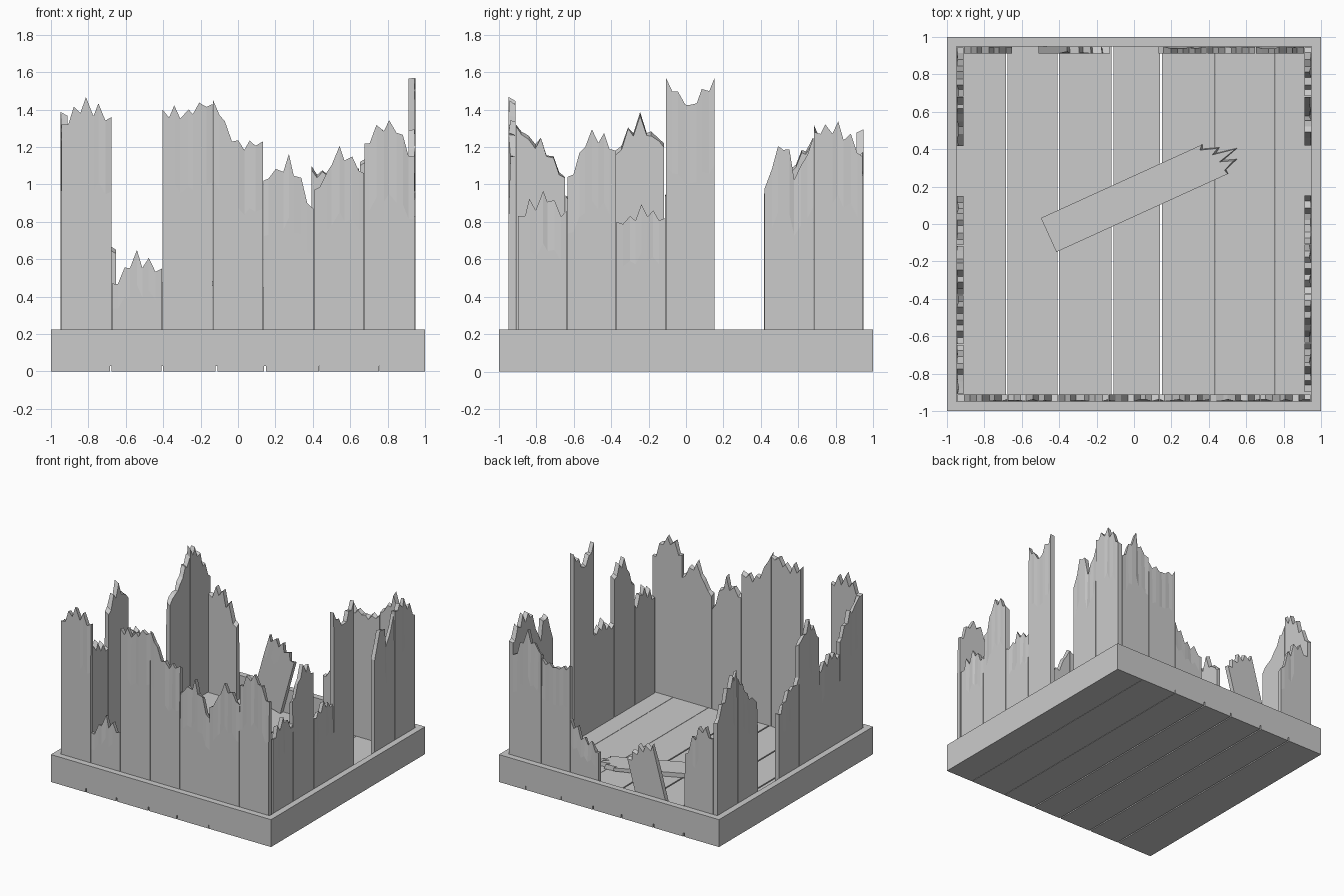
import bpy, bmesh, math, random
from mathutils import Matrix, Vector

if "Cube" in bpy.data.objects:
    bpy.data.objects.remove(bpy.data.objects["Cube"])

random.seed(4)
T = 0.036      # board thickness
FLOOR = 0.03   # floor thickness


def make_object(name, bm, matrix=Matrix()):
    bmesh.ops.recalc_face_normals(bm, faces=bm.faces)
    me = bpy.data.meshes.new(name)
    bm.to_mesh(me)
    bm.free()
    ob = bpy.data.objects.new(name, me)
    ob.matrix_world = matrix
    bpy.context.collection.objects.link(ob)
    return ob


def box(name, lo, hi):
    bm = bmesh.new()
    lo, hi = Vector(lo), Vector(hi)
    bmesh.ops.create_cube(bm, size=1, matrix=Matrix.Translation((lo + hi) / 2)
                          @ Matrix.Diagonal((*(hi - lo), 1)))
    return make_object(name, bm)


def broken_board(name, width, trend, matrix, z0=0.0, teeth=8):
    """Board whose splintered end zigzags about a trend of evenly spaced heights."""
    bm = bmesh.new()
    cols = []
    for i in range(teeth + 1):
        t = i / teeth
        f = t * (len(trend) - 1)
        k = min(int(f), len(trend) - 2)
        h = trend[k] + (trend[k + 1] - trend[k]) * (f - k)
        inner = 0 < i < teeth
        if inner:
            t += random.uniform(-.2, .2) / teeth
            h += (-1) ** i * random.uniform(0, .05)
        mid = z0 + (h - z0) * 0.7
        chip = random.choice((0, 0, .004, .01))
        back = h - random.uniform(0, .025)
        pts = [(0, z0), (0, mid), (chip, h), (T, back), (T, mid), (T, z0)]
        cols.append([bm.verts.new((width * t, y, z)) for y, z in pts])
    for a, b in zip(cols, cols[1:]):
        for j in range(6):
            k = (j + 1) % 6
            bm.faces.new((a[j], b[j], b[k], a[k]))
    for c in (cols[0], cols[-1]):
        bm.faces.new(c)
    return make_object(name, bm, matrix)


# floor boards running front to back
seams = [-1, -.68, -.405, -.115, .145, .435, .755, 1]
for i, (a, b) in enumerate(zip(seams, seams[1:])):
    ga = 0 if i == 0 else .005 if i < 5 else .0015
    gb = 0 if i == 6 else .005 if i < 4 else .0015
    box(f"floor_board_{i + 1}", (a + ga, -1, 0), (b - gb, 1, FLOOR))

# square frame standing on the floor
bm = bmesh.new()
rings = []
for sx, sy in ((-1, -1), (1, -1), (1, 1), (-1, 1)):
    rings.append([bm.verts.new((sx * r, sy * r, z)) for r, z in
                  ((1, FLOOR), (1, .225), (.95, .225), (.95, FLOOR))])
for i in range(4):
    a, b = rings[i], rings[(i + 1) % 4]
    for j in range(4):
        k = (j + 1) % 4
        bm.faces.new((a[j], b[j], b[k], a[k]))
make_object("base_frame", bm)

# wall boards in seven slots per side along +x or +y: height trend of each
# broken top; None is a missing board
walls = {
    "front": (0, -.945, .945, [
        (1.32, 1.42, 1.36), (.47, .6, .55), (1.4, 1.4, 1.43), (1.45, 1.22, 1.23),
        (1.02, 1.12, .87), (.97, 1.16, 1.06), (1.22, 1.34, 1.15)]),
    "right": (90, -.9, .946, [
        (.83, .93, .86), (1.04, 1.28, 1.18), (.8, .85, .82), (1.57, 1.42, 1.57),
        None, (.98, 1.26, 1.04, 1.25), (1.28, 1.3, 1.15)]),
    "back": (180, -.91, .91, [
        (.84, .9, .65), None, None, None,
        (.45, .53, .66), (1.1, 1.04, 1.09), (1.12, 1.26, 1.05)]),
    "left": (-90, -.91, .946, [
        (1.32, 1.2, 1.04), (.94, .97, .9), (1.18, 1.34, 1.22), (.95, .86, .75),
        None, (.95, 1.06, 1.25), (1.32, 1.18, .98)]),
}
for side, (angle, lo, hi, boards) in walls.items():
    rot = Matrix.Rotation(math.radians(angle), 4, 'Z')
    w = (hi - lo) / 7
    for i, trend in enumerate(boards):
        if trend is None:
            continue
        start = lo + w * i
        if side in ("back", "left"):      # these walls run the other way
            start, trend = -start - w, trend[::-1]
        broken_board(f"{side}_wall_board_{i + 1}", w - .004, trend,
                     rot @ Matrix.Translation((start + .002, -.948, 0)), FLOOR)

# loose board leaning in the back wall gap
broken_board("leaning_board", .265, (.57, .54, .47),
             Matrix.Translation((-.51, .912, .1)) @ Matrix.Rotation(math.radians(15.6), 4, 'Y'))

# fallen board lying flat on the floor
lay = (Matrix.Translation((-.415, -.15, FLOOR)) @ Matrix.Rotation(math.radians(24.5), 4, 'Z')
       @ Matrix(((0, 0, 1, 0), (1, 0, 0, 0), (0, 1, 0, 0), (0, 0, 0, 1))))
broken_board("fallen_board", .2, (1.01, 1.07, .95), lay)
